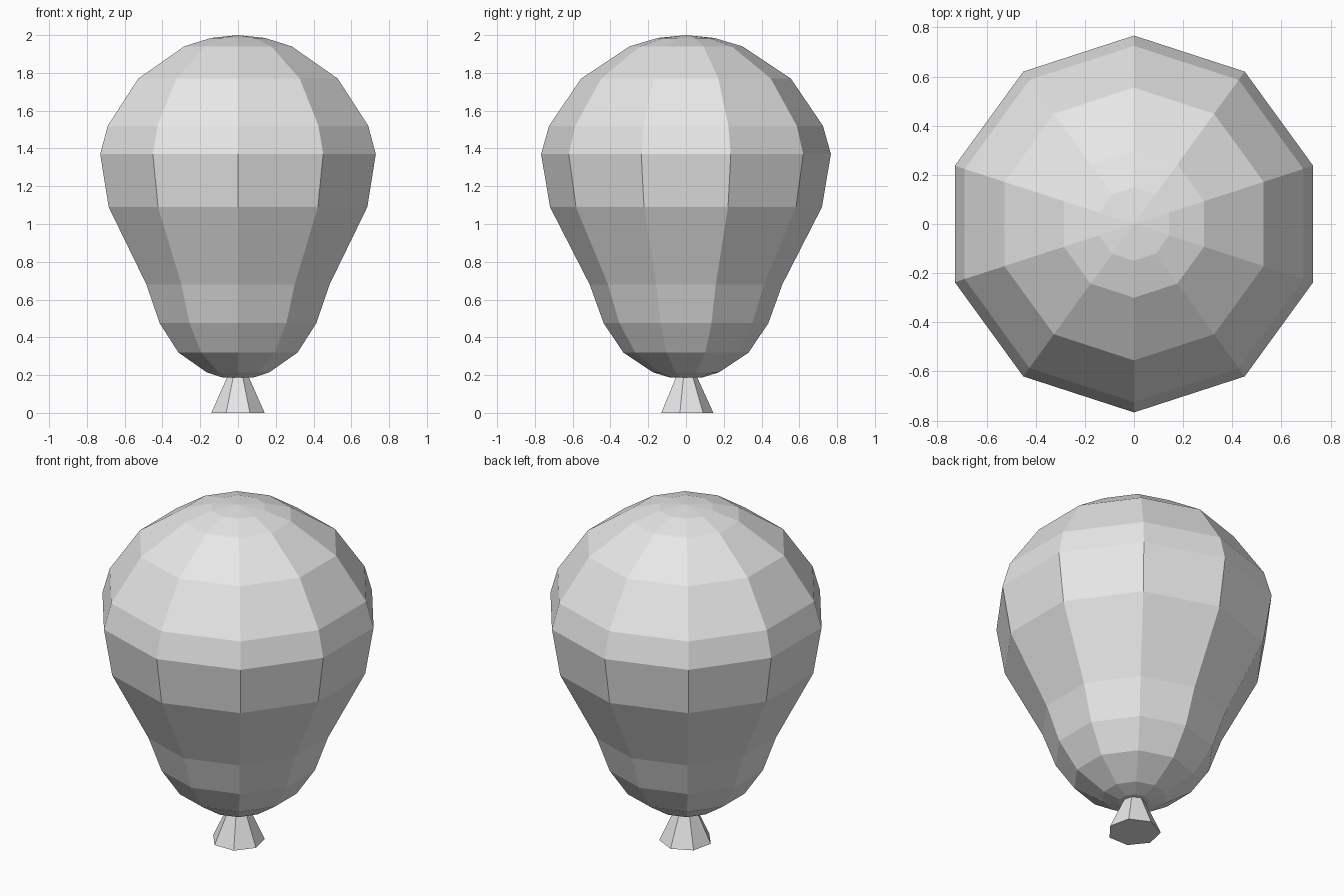
import bpy
import math

if "Cube" in bpy.data.objects:
    bpy.data.objects.remove(bpy.data.objects["Cube"], do_unlink=True)

grey = bpy.data.materials.new("light_grey")
grey.use_nodes = True
grey.diffuse_color = (0.8, 0.8, 0.8, 1)
grey.node_tree.nodes["Principled BSDF"].inputs["Base Color"].default_value = (0.8, 0.8, 0.8, 1)


def lathe(name, profile, sides):
    """Flat-faced solid of (radius, height) rings, bottom to top, with a corner at +y."""
    verts, faces = [], []
    for r, z in profile:
        for i in range(sides):
            a = math.pi / 2 + math.tau * i / sides
            verts.append((r * math.cos(a), r * math.sin(a), z))
    for k in range(len(profile) - 1):
        for i in range(sides):
            j = (i + 1) % sides
            low, high = k * sides, (k + 1) * sides
            faces.append((low + i, low + j, high + j, high + i))
    faces.append(tuple(reversed(range(sides))))
    # The top closes as a fan to its centre
    top = len(verts) - sides
    verts.append((0, 0, profile[-1][1] + (0.015 if sides == 10 else 0)))
    for i in range(sides):
        faces.append((top + i, top + (i + 1) % sides, len(verts) - 1))
    mesh = bpy.data.meshes.new(name)
    mesh.from_pydata(verts, [], faces)
    mesh.materials.append(grey)
    mesh.update()
    obj = bpy.data.objects.new(name, mesh)
    bpy.context.collection.objects.link(obj)
    return obj


# Balloon envelope
lathe("balloon_body", [
    (0.085, 0.187), (0.175, 0.215), (0.332, 0.32), (0.436, 0.475),
    (0.51, 0.68), (0.72, 1.09), (0.767, 1.37), (0.725, 1.52),
    (0.555, 1.77), (0.30, 1.94), (0.15, 1.985)], 10)

# Flared knot below
lathe("balloon_knot", [(0.145, 0), (0.054, 0.2)], 7)
